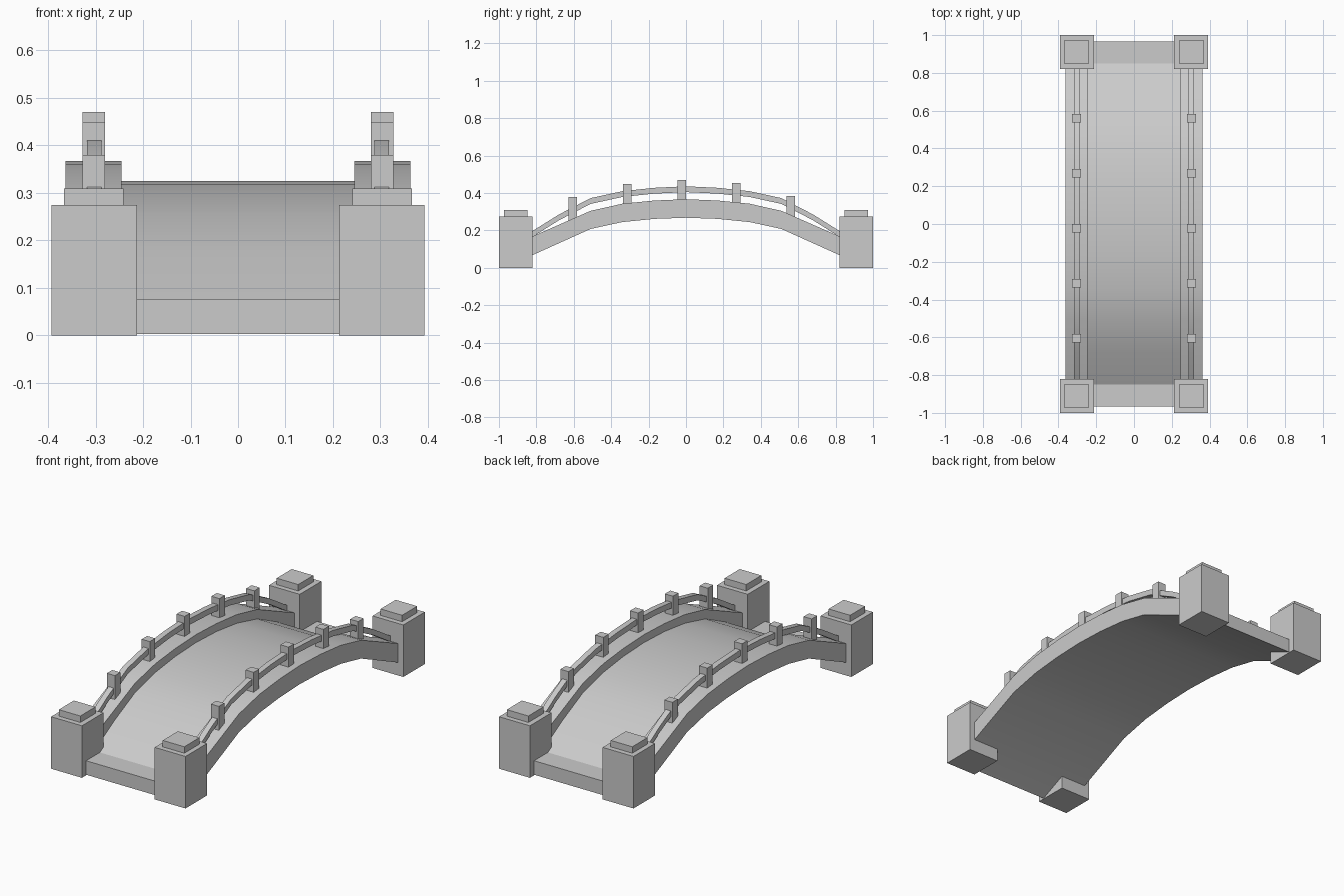
import bpy, bmesh, math

if "Cube" in bpy.data.objects:
    bpy.data.objects.remove(bpy.data.objects["Cube"])


def arch(half):
    """Mirror a half profile (y from -end to 0) into a full one."""
    return half + [(-y, z) for y, z in reversed(half[:-1])]


def extrude_profile(name, top, bottom, x0, x1):
    """Solid strip between two arched y-z lines, spanning x0..x1."""
    outline = top + bottom[::-1]
    bm = bmesh.new()
    face = bm.faces.new([bm.verts.new((x0, y, z)) for y, z in outline])
    ext = bmesh.ops.extrude_face_region(bm, geom=[face])
    verts = [g for g in ext["geom"] if isinstance(g, bmesh.types.BMVert)]
    bmesh.ops.translate(bm, verts=verts, vec=(x1 - x0, 0, 0))
    bmesh.ops.recalc_face_normals(bm, faces=bm.faces)
    mesh = bpy.data.meshes.new(name)
    bm.to_mesh(mesh)
    bm.free()
    ob = bpy.data.objects.new(name, mesh)
    bpy.context.collection.objects.link(ob)
    bpy.ops.object.select_all(action='DESELECT')
    ob.select_set(True)
    bpy.context.view_layer.objects.active = ob
    bpy.ops.object.shade_smooth_by_angle(angle=math.radians(20))
    return ob


def box(name, x, y, z0, z1, sx, sy):
    bpy.ops.mesh.primitive_cube_add(size=1, location=(x, y, (z0 + z1) / 2))
    ob = bpy.context.object
    ob.name = name
    ob.scale = (sx, sy, z1 - z0)
    return ob


def height(line, y):
    """Height of an arched line at y."""
    for (y0, z0), (y1, z1) in zip(line, line[1:]):
        if y0 <= y <= y1:
            return z0 + (z1 - z0) * (y - y0) / (y1 - y0)


under = arch([(-0.965, 0.003), (-0.51, 0.208), (-0.34, 0.245), (-0.17, 0.262), (0, 0.268)])
deck_top = arch([(-0.965, 0.077), (-0.85, 0.077), (-0.68, 0.174), (-0.51, 0.255),
                 (-0.34, 0.297), (-0.17, 0.318), (0, 0.325)])
curb_top = arch([(-0.965, 0.105), (-0.51, 0.305), (-0.34, 0.343), (-0.17, 0.36), (0, 0.367)])
rail_top = arch([(-0.88, 0.16), (-0.68, 0.285), (-0.51, 0.373), (-0.34, 0.41),
                 (-0.17, 0.428), (0, 0.436)])
rail_bottom = [(y, z - 0.031) for y, z in rail_top]

# Walkway with flat thresholds at both ends
extrude_profile("deck", deck_top, under, -0.246, 0.246)

for side, s in (("left", -1), ("right", 1)):
    # Raised curb and handrail along each side
    extrude_profile(f"{side}_curb", curb_top, under, s * 0.245, s * 0.363)
    extrude_profile(f"{side}_handrail", rail_top, rail_bottom, s * 0.288, s * 0.318)

    # Upright posts carrying the handrail
    for i in range(5):
        y = -0.605 + 0.291 * i
        top = height(rail_top, y) + 0.036
        if i == 0:
            top = 0.38
        box(f"{side}_post_{i + 1}", s * 0.304, y, top - 0.13, top, 0.047, 0.045)

    # Corner piers with caps
    for end, e in (("front", -1), ("back", 1)):
        box(f"{end}_{side}_pier", s * 0.303, e * 0.91, 0, 0.275, 0.18, 0.18)
        box(f"{end}_{side}_pier_cap", s * 0.304, e * 0.91, 0.27, 0.309, 0.126, 0.126)
